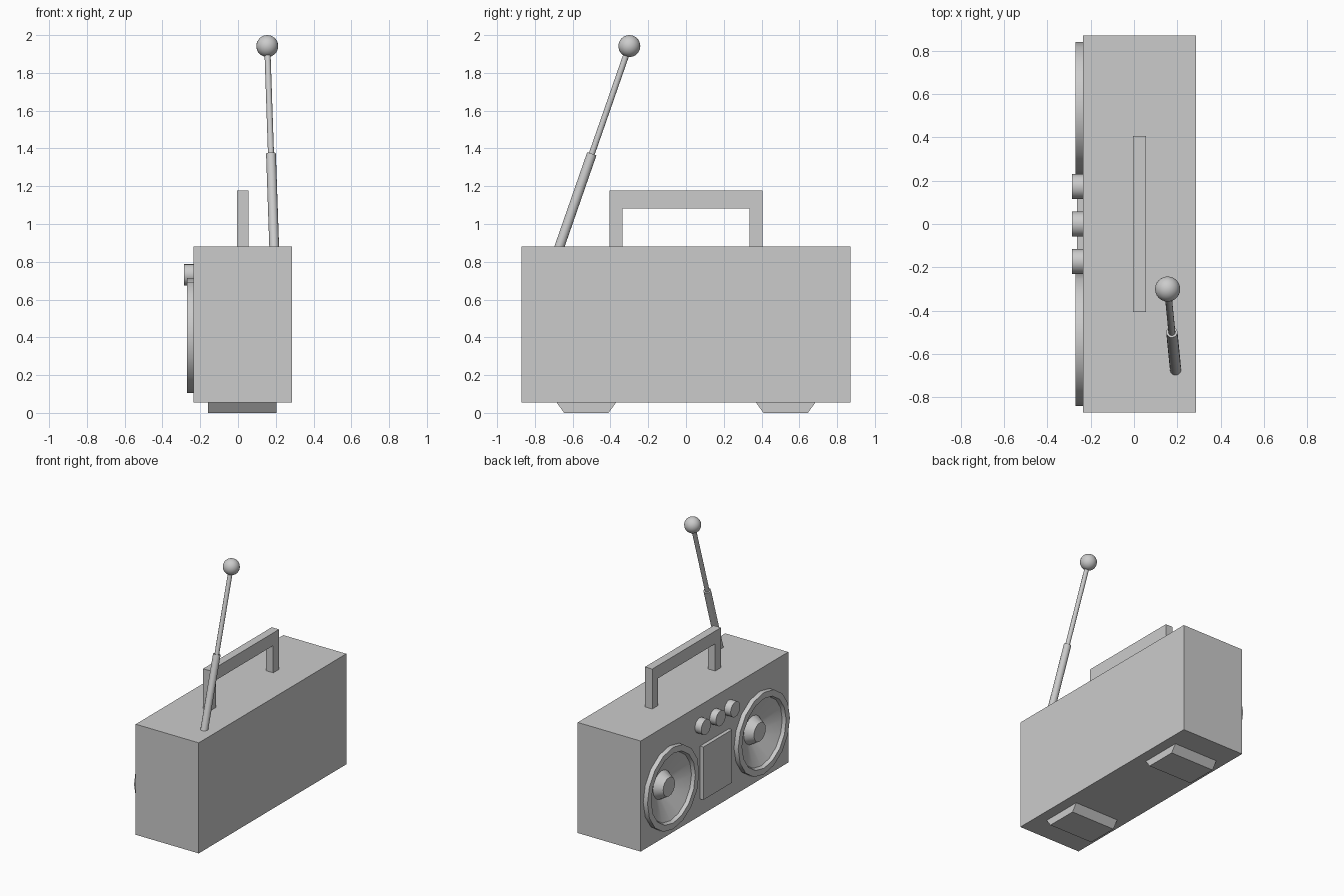
import bpy, bmesh, math
from mathutils import Vector, Matrix

default = bpy.data.objects.get("Cube")
if default:
    bpy.data.objects.remove(default, do_unlink=True)

GREY = bpy.data.materials.new("plain grey")
GREY.use_nodes = True
GREY.diffuse_color = (0.6, 0.6, 0.6, 1)
GREY.node_tree.nodes["Principled BSDF"].inputs["Base Color"].default_value = (0.6, 0.6, 0.6, 1)


def finish(name, bm, smooth=False):
    """Turn a bmesh into a grey object."""
    bmesh.ops.recalc_face_normals(bm, faces=bm.faces)
    mesh = bpy.data.meshes.new(name)
    bm.to_mesh(mesh)
    bm.free()
    mesh.materials.append(GREY)
    obj = bpy.data.objects.new(name, mesh)
    bpy.context.collection.objects.link(obj)
    if smooth:
        bpy.ops.object.select_all(action='DESELECT')
        obj.select_set(True)
        bpy.context.view_layer.objects.active = obj
        bpy.ops.object.shade_smooth_by_angle(angle=math.radians(30))
    return obj


def box(name, low, high):
    bm = bmesh.new()
    low, high = Vector(low), Vector(high)
    size = Matrix.Diagonal((*(high - low), 1))
    bmesh.ops.create_cube(bm, size=1, matrix=Matrix.Translation((low + high) / 2) @ size)
    return finish(name, bm)


def rod(name, start, end, radius, sides=16):
    """Cylinder between two points."""
    bm = bmesh.new()
    start, end = Vector(start), Vector(end)
    axis = end - start
    turn = axis.to_track_quat('Z', 'Y').to_matrix().to_4x4()
    bmesh.ops.create_cone(bm, cap_ends=True, segments=sides, radius1=radius, radius2=radius,
                          depth=axis.length, matrix=Matrix.Translation((start + end) / 2) @ turn)
    return finish(name, bm, smooth=True)


def prism(name, outline, x0, x1):
    """Extrude a (y, z) outline along x."""
    bm = bmesh.new()
    face = bm.faces.new([bm.verts.new((x0, y, z)) for y, z in outline])
    grown = bmesh.ops.extrude_face_region(bm, geom=[face])["geom"]
    bmesh.ops.translate(bm, vec=(x1 - x0, 0, 0),
                        verts=[v for v in grown if isinstance(v, bmesh.types.BMVert)])
    return finish(name, bm)


def lathe(name, profile, y, z, sides=16):
    """Spin an (x, radius) profile around an axis along x."""
    bm = bmesh.new()
    verts = [bm.verts.new((x, y + r, z)) for x, r in profile]
    edges = [bm.edges.new(pair) for pair in zip(verts, verts[1:])]
    bmesh.ops.spin(bm, geom=verts + edges, cent=(0, y, z), axis=(1, 0, 0),
                   angle=math.tau, steps=sides)
    bmesh.ops.remove_doubles(bm, verts=bm.verts, dist=0.0005)
    return finish(name, bm, smooth=True)


FRONT = -0.235
SPEAKER_Y, SPEAKER_Z = 0.535, 0.41

# Body with two speaker wells
body = box("body", (FRONT, -0.87, 0.055), (0.285, 0.87, 0.88))
for side in (-1, 1):
    y = side * SPEAKER_Y
    cutter = rod("well_cutter", (-0.3, y, SPEAKER_Z), (-0.15, y, SPEAKER_Z), 0.28)
    cutter.hide_render = True
    cut = body.modifiers.new("well", 'BOOLEAN')
    cut.operation, cut.solver, cut.object = 'DIFFERENCE', 'EXACT', cutter
    bpy.context.view_layer.objects.active = body
    bpy.ops.object.modifier_apply(modifier=cut.name)
    bpy.data.objects.remove(cutter, do_unlink=True)

# Speakers: raised rim, sunken cone and central plug, closed at the back
speaker = [(-0.15, 0), (-0.15, 0.27), (FRONT, 0.27), (FRONT, 0.305), (-0.27, 0.305),
           (-0.27, 0.26), (-0.245, 0.25), (-0.175, 0.105), (FRONT, 0.07), (FRONT, 0)]
for label, side in (("left", 1), ("right", -1)):
    lathe(label + "_speaker", speaker, side * SPEAKER_Y, SPEAKER_Z)

# Cassette door and knobs
box("cassette_door", (-0.262, -0.17, 0.18), (FRONT, 0.17, 0.575))
for i in (-1, 0, 1):
    rod("knob", (-0.2, i * 0.173, 0.732), (-0.287, i * 0.173, 0.732), 0.057)

# Handle
prism("handle", [(-0.405, 0.88), (-0.405, 1.178), (0.405, 1.178), (0.405, 0.88),
                 (0.337, 0.88), (0.337, 1.083), (-0.337, 1.083), (-0.337, 0.88)], -0.005, 0.055)

# Tapered feet
for side in (-1, 1):
    prism("foot", [(side * y, z) for y, z in
                   ((0.37, 0.055), (0.685, 0.055), (0.645, 0), (0.41, 0))], -0.16, 0.205)

# Telescopic antenna with ball tip
base, tip = Vector((0.192, -0.675, 0.865)), Vector((0.155, -0.3, 1.942))
joint = base.lerp(tip, 0.47)
rod("antenna_lower", base, joint, 0.026)
rod("antenna_upper", joint, tip, 0.016)
bm = bmesh.new()
bmesh.ops.create_uvsphere(bm, u_segments=24, v_segments=16, radius=0.058,
                          matrix=Matrix.Translation(tip))
finish("antenna_ball", bm, smooth=True)
